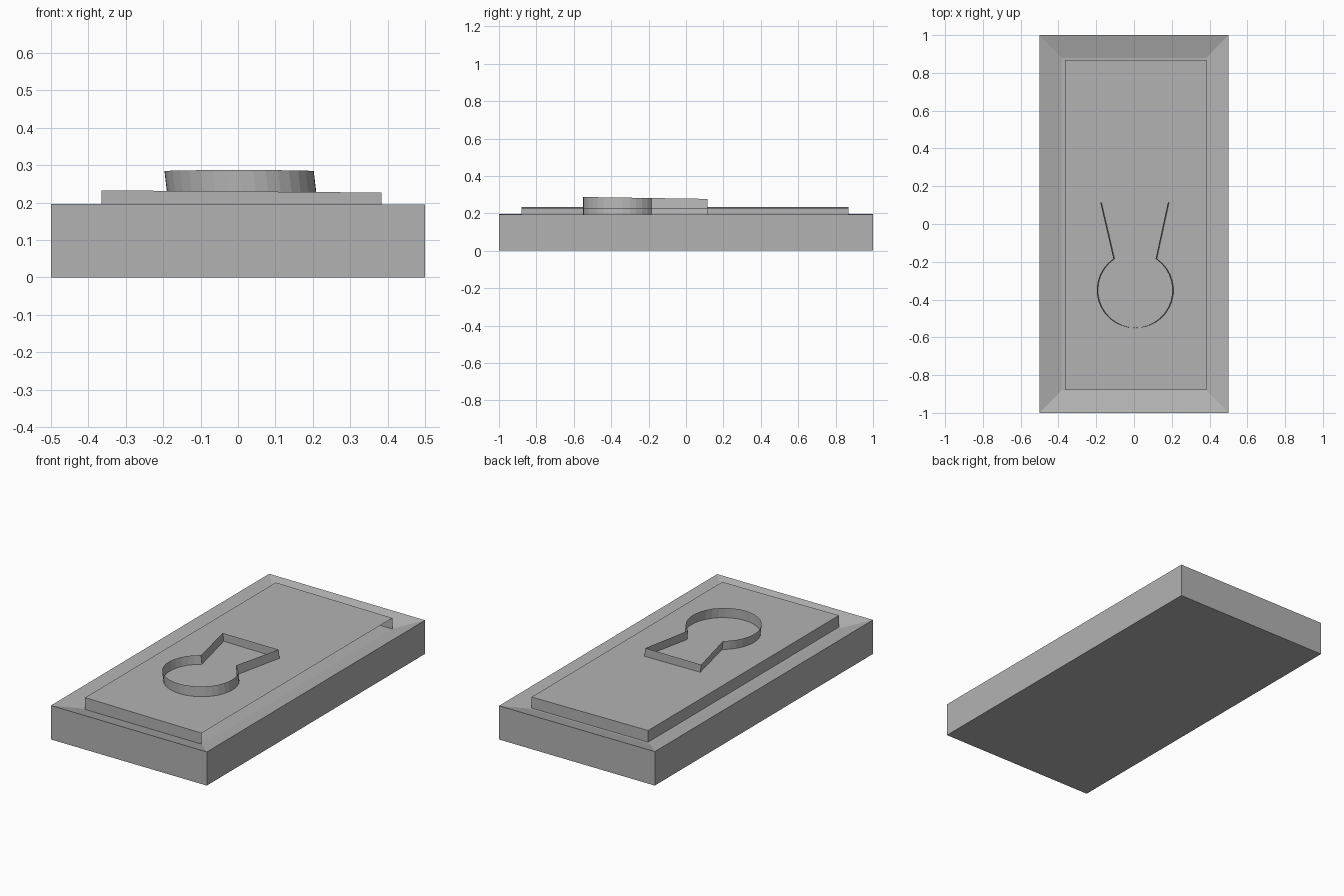
import bpy, bmesh, math

cube = bpy.data.objects.get("Cube")
if cube:
    bpy.data.objects.remove(cube)

grey = bpy.data.materials.new("plain_grey")
grey.use_nodes = True
colour = (0.45, 0.45, 0.45, 1)
grey.diffuse_color = colour
grey.node_tree.nodes["Principled BSDF"].inputs["Base Color"].default_value = colour


def finish(name, bm, recalc=True):
    if recalc:
        bmesh.ops.recalc_face_normals(bm, faces=bm.faces)
    mesh = bpy.data.meshes.new(name)
    bm.to_mesh(mesh)
    bm.free()
    mesh.materials.append(grey)
    obj = bpy.data.objects.new(name, mesh)
    bpy.context.collection.objects.link(obj)
    return obj


def ring(bm, x0, x1, y0, y1, z_left, z_right):
    corners = ((x0, y0, z_left), (x1, y0, z_right), (x1, y1, z_right), (x0, y1, z_left))
    return [bm.verts.new(c) for c in corners]


def bridge(bm, lower, upper, skip=()):
    n = len(lower)
    for i in range(n):
        if i not in skip:
            j = (i + 1) % n
            bm.faces.new((lower[i], lower[j], upper[j], upper[i]))


# Base block with a shallow recess and sloping rim
bm = bmesh.new()
bottom = ring(bm, -0.5, 0.5, -1, 1, 0, 0)
edge = ring(bm, -0.5, 0.5, -1, 1, 0.197, 0.195)
floor = ring(bm, -0.383, 0.383, -0.88, 0.88, 0.165, 0.163)
bm.faces.new(bottom[::-1])
bridge(bm, bottom, edge)
bridge(bm, edge, floor)
bm.faces.new(floor)
finish("base_block", bm)

# Raised panel, open along its +x side
bm = bmesh.new()
low = ring(bm, -0.365, 0.383, -0.88, 0.868, 0.165, 0.163)
top = ring(bm, -0.365, 0.383, -0.88, 0.868, 0.233, 0.227)
bridge(bm, low, top, skip=(1,))
bm.faces.new(top)
finish("raised_panel", bm, recalc=False)

# Keyhole outline: an arc closed by a flared slot
cx, cy, r, steps = 0.003, -0.35, 0.2, 28
start = math.radians(124)
sweep = math.radians(292)
outline = [(cx + r * math.cos(start + sweep * i / steps),
            cy + r * math.sin(start + sweep * i / steps)) for i in range(steps + 1)]
outline += [(0.18, 0.115), (-0.178, 0.115)]

# Thin keyhole wall, leaning slightly and falling towards the back
bm = bmesh.new()
low = [bm.verts.new((x + 0.014, y, 0.165)) for x, y in outline]
top = [bm.verts.new((x, y, 0.279 - 0.015 * y)) for x, y in outline]
bridge(bm, low, top)
finish("keyhole_wall", bm, recalc=False)
